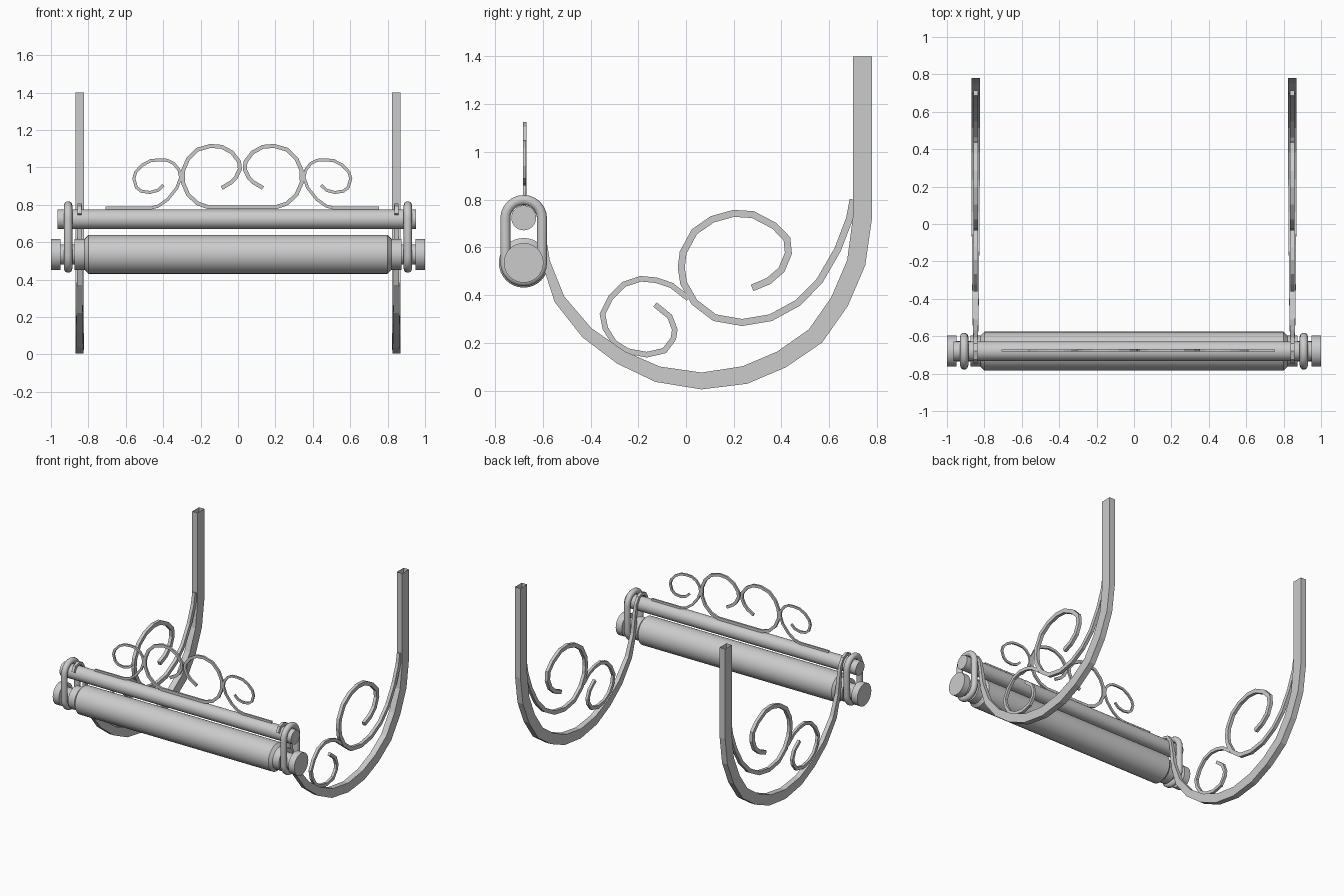
import bpy, bmesh, math
from mathutils import Vector, Matrix

if "Cube" in bpy.data.objects:
    bpy.data.objects.remove(bpy.data.objects["Cube"])

BAR_Y = -0.68


def finish(name, bm, smooth=False):
    bmesh.ops.recalc_face_normals(bm, faces=bm.faces)
    me = bpy.data.meshes.new(name)
    bm.to_mesh(me)
    bm.free()
    ob = bpy.data.objects.new(name, me)
    bpy.context.collection.objects.link(ob)
    if smooth:
        bpy.ops.object.select_all(action='DESELECT')
        ob.select_set(True)
        bpy.context.view_layer.objects.active = ob
        bpy.ops.object.shade_smooth_by_angle(angle=math.radians(35))
    return ob


def strip(name, pts, widths, depths, place, open_start=False):
    """Rectangular bar swept along a flat path; place(u, v, offset) gives 3D."""
    bm = bmesh.new()
    P = [Vector(p) for p in pts]
    n = len(P)
    rings = []
    for i, p in enumerate(P):
        a = (p - P[i - 1]).normalized() if i else (P[1] - p).normalized()
        b = (P[i + 1] - p).normalized() if i < n - 1 else a
        t = (a + b).normalized()
        w = widths[i] if isinstance(widths, list) else widths
        d = depths[i] if isinstance(depths, list) else depths
        side = Vector((-t.y, t.x)) * w / 2 / max(0.7, t.dot(a))
        rings.append([bm.verts.new(place(*(p + side * s), d / 2 * o))
                      for s, o in ((1, 1), (-1, 1), (-1, -1), (1, -1))])
    for r, q in zip(rings, rings[1:]):
        for k in range(4):
            bm.faces.new((r[k], r[(k + 1) % 4], q[(k + 1) % 4], q[k]))
    bm.faces.new(rings[-1])
    if not open_start:
        bm.faces.new(rings[0])
    return finish(name, bm)


def lathe_x(name, profile, z, seg=32):
    """Turned rod along x from (x, radius) pairs."""
    bm = bmesh.new()
    rings = []
    for x, r in profile:
        rings.append([bm.verts.new((x, BAR_Y + r * math.cos(2 * math.pi * k / seg),
                                    z + r * math.sin(2 * math.pi * k / seg)))
                      for k in range(seg)])
    for r, q in zip(rings, rings[1:]):
        for k in range(seg):
            bm.faces.new((r[k], r[(k + 1) % seg], q[(k + 1) % seg], q[k]))
    bm.faces.new(rings[0])
    bm.faces.new(rings[-1])
    return finish(name, bm, True)


# J-shaped arm: (y, z, width, thickness), ending in a hook over the upper bar
arm = [(.74, 1.4, .08, .045), (.74, .73, .08, .045), (.713, .535, .078, .045),
       (.643, .372, .078, .045), (.542, .228, .077, .045), (.4, .13, .075, .045),
       (.247, .065, .075, .045), (.065, .04, .07, .043), (-.118, .068, .066, .04),
       (-.272, .138, .06, .037), (-.415, .242, .053, .034), (-.53, .382, .046, .03),
       (-.587, .54, .034, .027), (-.603, .66, .026, .024), (-.617, .74, .02, .02),
       (-.645, .783, .02, .02), (-.68, .797, .02, .02), (-.718, .785, .02, .02),
       (-.738, .75, .02, .02)]
# side scrolls (y, z)
big_scroll = [(.70, .80), (.685, .72), (.635, .59), (.56, .46), (.47, .368), (.355, .305),
              (.235, .285), (.12, .305), (.035, .37), (-.01, .45), (-.02, .515),
              (-.012, .578), (.035, .665), (.11, .717), (.2, .742), (.28, .737),
              (.37, .69), (.423, .635), (.429, .575), (.4, .505), (.345, .458), (.277, .43)]
small_scroll = [(.01, .385), (-.06, .44), (-.125, .462), (-.19, .468), (-.26, .445),
                (-.315, .39), (-.35, .32), (-.338, .26), (-.3, .2), (-.245, .165),
                (-.165, .15), (-.09, .167), (-.053, .217), (-.047, .255), (-.068, .31),
                (-.13, .36)]
# crest scrolls (distance from crest middle, z)
crest_inner = [(0, .787), (.18, .787), (.24, .808), (.29, .855), (.318, .92), (.316, .985),
               (.29, 1.045), (.24, 1.095), (.17, 1.115), (.11, 1.11), (.055, 1.08),
               (.017, 1.03), (.013, .99), (.035, .945), (.06, .92), (.11, .89)]
crest_outer = [(.732, .782), (.493, .782), (.45, .793), (.4, .828), (.35, .89),
               (.33, .945), (.338, .985), (.365, 1.02), (.4, 1.038), (.44, 1.041),
               (.49, 1.036), (.535, 1.012), (.57, .975), (.58, .94), (.566, .893),
               (.54, .873), (.495, .866), (.45, .878), (.422, .905)]

for s, label in ((-1, "left"), (1, "right")):
    def on_side(u, v, o, s=s):
        return (s * .847 + o, u, v)

    def on_crest(u, v, o, s=s):
        return (.023 + s * u, -.676 + o, v)

    strip(label + "_arm", [a[:2] for a in arm], [a[2] for a in arm],
          [a[3] for a in arm], on_side, open_start=True)
    strip(label + "_large_scroll", big_scroll, .029, .024, on_side)
    strip(label + "_small_scroll", small_scroll, .023, .02, on_side)
    strip(label + "_crest_inner", crest_inner, .021, .014, on_crest)
    strip(label + "_crest_outer", crest_outer, .016, .012, on_crest)

    # oval link joining the two bars
    path = []
    for k in range(26):
        a = math.pi * (k % 13) / 12 + (math.pi if k > 12 else 0)
        path.append(Vector((s * .908, BAR_Y + .077 * math.cos(a),
                            (.535 if k > 12 else .721) + .077 * math.sin(a))))
    cu = bpy.data.curves.new(label + "_link", 'CURVE')
    cu.dimensions = '3D'
    cu.bevel_depth = .022
    cu.bevel_resolution = 3
    sp = cu.splines.new('POLY')
    sp.points.add(len(path) - 1)
    for pt, co in zip(sp.points, path):
        pt.co = (*co, 1)
    sp.use_cyclic_u = True
    bpy.context.collection.objects.link(bpy.data.objects.new(label + "_link", cu))

# upper bar
lathe_x("upper_bar", [(-.965, .052), (.952, .052)], .723)

# lower roller with necks and end discs
half = [(0, .104), (.8, .104), (.82, .083), (.873, .083), (.873, .054), (.95, .054),
        (.95, .083), (1.0, .083)]
lathe_x("lower_roller", [(-x, r) for x, r in reversed(half)] + half[1:], .535)
